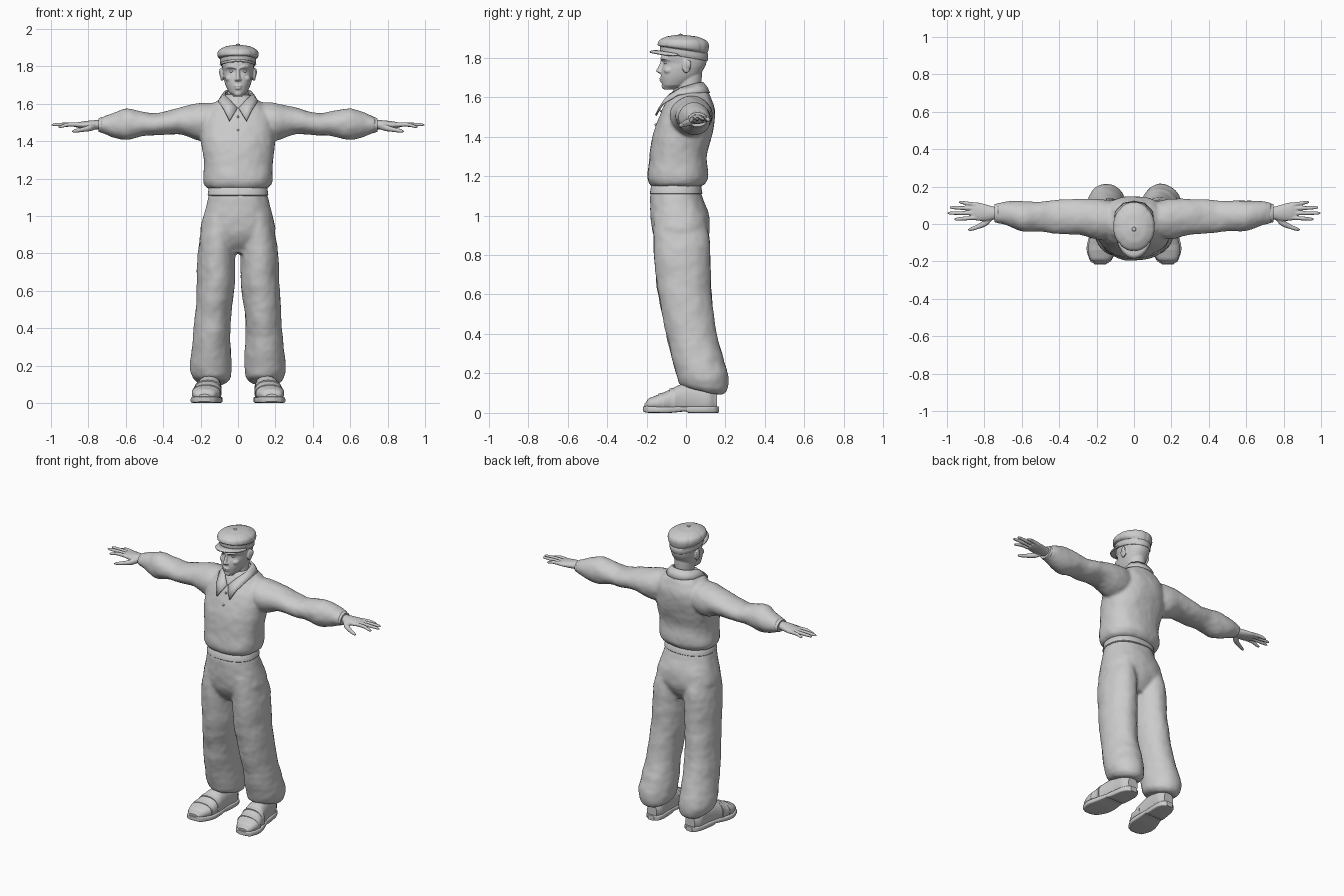
import bpy, bmesh, math
from mathutils import Matrix, Vector

PLACE = {'x': lambda t, a, b: (t, a, b), 'y': lambda t, a, b: (a, t, b), 'z': lambda t, a, b: (a, b, t)}


def spline(secs, k):
    """Catmull-Rom interpolation between cross-sections."""
    secs = [tuple(s) + (0,) * (6 - len(s)) for s in secs]
    out = []
    for i in range(len(secs) - 1):
        p0, p1, p2, p3 = secs[max(i - 1, 0)], secs[i], secs[i + 1], secs[min(i + 2, len(secs) - 1)]
        for j in range(k):
            u = j / k
            out.append([0.5 * (2 * b + (c - a) * u + (2 * a - 5 * b + 4 * c - d) * u * u
                               + (3 * b - a - 3 * c + d) * u ** 3) for a, b, c, d in zip(p0, p1, p2, p3)])
            if k > 1:  # positions stay linear so that rings never cross
                out[-1][0] = p1[0] + (p2[0] - p1[0]) * u
    return out + [list(secs[-1])]


def loft(bm, axis, secs, n=32, p=2.0, k=4, seams=0.0):
    """Closed loft of (pos, centre a, centre b, radius a, radius b, tilt) sections."""
    rings = []
    for t, a, b, ra, rb, tilt in spline(secs, k):
        ring = []
        for i in range(n):
            th = 2 * math.pi * i / n
            c, s = math.cos(th), math.sin(th)
            f = 1 - seams * abs(math.cos(4 * th)) ** 20
            da = max(ra, .002) * f * math.copysign(abs(c) ** (2 / p), c)
            db = max(rb, .002) * f * math.copysign(abs(s) ** (2 / p), s)
            ring.append(bm.verts.new(PLACE[axis](t + tilt * db, a + da, b + db)))
        rings.append(ring)
    for r, q in zip(rings, rings[1:]):
        for i in range(n):
            j = (i + 1) % n
            bm.faces.new((r[i], r[j], q[j], q[i]))
    bm.faces.new(rings[0])
    bm.faces.new(rings[-1])


def ball(bm, co, r):
    m = Matrix.Translation(co) @ Matrix.Diagonal((*r, 1))
    bmesh.ops.create_uvsphere(bm, u_segments=20, v_segments=12, radius=1, matrix=m)


def both_sides(bm):
    geo = bmesh.ops.duplicate(bm, geom=bm.verts[:] + bm.edges[:] + bm.faces[:])['geom']
    for v in geo:
        if isinstance(v, bmesh.types.BMVert):
            v.co.x *= -1


def finish(bm, name, voxel=0, smooth=0, folds=0, thick=0):
    bmesh.ops.recalc_face_normals(bm, faces=bm.faces[:])
    me = bpy.data.meshes.new(name)
    bm.to_mesh(me)
    bm.free()
    ob = bpy.data.objects.new(name, me)
    bpy.context.collection.objects.link(ob)
    bpy.ops.object.select_all(action='DESELECT')
    ob.select_set(True)
    bpy.context.view_layer.objects.active = ob
    if thick:
        m = ob.modifiers.new('thickness', 'SOLIDIFY')
        m.thickness, m.offset = thick, 0
    if voxel:
        m = ob.modifiers.new('union', 'REMESH')
        m.mode, m.voxel_size, m.use_smooth_shade = 'VOXEL', voxel, True
        m = ob.modifiers.new('soften', 'SMOOTH')
        m.factor, m.iterations = 0.5, smooth
        if folds:
            tex = bpy.data.textures.new(name + '_folds', 'CLOUDS')
            tex.noise_scale = 0.13
            m = ob.modifiers.new('folds', 'DISPLACE')
            m.texture, m.strength, m.mid_level = tex, folds, 0.5
    else:
        bpy.ops.object.shade_smooth_by_angle(angle=math.radians(40))
    return ob


# Shirt: sleeves on both sides, then the torso
bm = bmesh.new()
loft(bm, 'x', [(.08, .025, 1.515, .09, .09), (.19, .027, 1.503, .108, .103), (.30, .038, 1.508, .096, .073),
               (.43, .04, 1.49, .088, .060), (.50, .042, 1.491, .08, .066), (.60, .042, 1.49, .083, .084),
               (.68, .057, 1.487, .064, .062), (.735, .058, 1.485, .055, .04)])
both_sides(bm)
loft(bm, 'z', [(1.145, 0, -.05, .155, .12), (1.158, 0, -.046, .175, .138), (1.19, 0, -.043, .187, .153),
               (1.30, 0, -.04, .186, .146), (1.40, 0, -.02, .2, .15), (1.47, 0, -.002, .2, .146),
               (1.54, 0, .014, .185, .13), (1.60, 0, .02, .135, .105), (1.635, 0, .02, .085, .085),
               (1.65, 0, .02, .065, .07)], n=48, p=2.3)
finish(bm, 'shirt', .009, 5, .014)

# Cuffs
bm = bmesh.new()
loft(bm, 'x', [(.715, .058, 1.486, .048, .036), (.728, .058, 1.486, .052, .042), (.745, .058, 1.486, .048, .036)], k=2)
both_sides(bm)
finish(bm, 'cuffs')

# Trousers: two wide legs plus the hips
bm = bmesh.new()
loft(bm, 'z', [(1.0, .10, -.033, .08, .13), (.85, .112, -.02, .098, .143), (.70, .116, -.015, .102, .14),
               (.60, .121, -.005, .10, .135), (.40, .138, .028, .098, .128), (.25, .143, .065, .108, .13),
               (.175, .146, .086, .111, .129), (.13, .142, .085, .10, .12, -.15), (.112, .142, .08, .08, .10, -.2)])
both_sides(bm)
loft(bm, 'z', [(1.145, 0, -.05, .15, .118), (1.10, 0, -.05, .16, .13), (1.0, 0, -.033, .186, .148),
               (.92, 0, -.025, .2, .145), (.86, 0, -.022, .16, .12), (.80, 0, -.018, .08, .08)], n=48, p=2.3)
finish(bm, 'trousers', .01, 5, .014)

# Waistband, fly button and belt loops
bm = bmesh.new()
loft(bm, 'z', [(1.108, 0, -.05, .158, .129), (1.112, 0, -.05, .162, .133), (1.15, 0, -.05, .157, .127),
               (1.155, 0, -.05, .152, .122)], n=48, p=2.3, k=1)
finish(bm, 'waistband')

# Shoes: rounded uppers, straps and flat soles
bm = bmesh.new()
loft(bm, 'y', [(-.210, .18, .035, .03, .012), (-.19, .178, .045, .055, .028), (-.14, .172, .05, .075, .043),
               (-.08, .163, .058, .074, .06), (-.03, .155, .065, .066, .078), (.05, .147, .07, .058, .08),
               (.12, .143, .065, .055, .07), (.158, .14, .055, .035, .045)], p=2.3)
for y, cx, cz, rx, rz in ((-.125, .170, .052, .0765, .048), (-.07, .162, .060, .0745, .065)):
    loft(bm, 'y', [(y - .014, cx, cz, rx, rz - .003), (y + .014, cx, cz, rx, rz + .004)], k=2, p=2.3)
for v in bm.verts:
    v.co.z = max(v.co.z, .012)
both_sides(bm)
finish(bm, 'shoes')

bm = bmesh.new()
loft(bm, 'y', [(-.217, .18, .02, .028, .013), (-.20, .179, .018, .055, .017), (-.14, .172, .016, .081, .016),
               (-.08, .164, .016, .08, .016), (.0, .153, .02, .066, .013), (.012, .152, .017, .065, .017),
               (.11, .143, .017, .06, .017), (.15, .14, .017, .045, .017), (.167, .14, .017, .022, .016)], p=6, k=3)
both_sides(bm)
finish(bm, 'soles')

# Hands: palm, four fingers and thumb
bm = bmesh.new()
loft(bm, 'x', [(.70, .06, 1.488, .032, .026), (.745, .058, 1.488, .034, .025), (.79, .060, 1.487, .044, .023),
               (.84, .067, 1.486, .049, .018), (.868, .07, 1.486, .044, .012)])
for by, tx, ty, tz in ((.033, .962, .026, 1.478), (.058, .997, .058, 1.488), (.083, .987, .088, 1.489), (.104, .937, .116, 1.482)):
    mid = (.85 + tx) / 2
    loft(bm, 'x', [(.84, by, 1.487, .011, .012), (mid, (by + ty) / 2, 1.489, .0105, .011),
                   (tx - .012, ty, tz, .0085, .008), (tx, ty, tz - .001, .004, .004)], n=12)
loft(bm, 'x', [(.745, .045, 1.482, .012, .014), (.785, .012, 1.472, .02, .018), (.83, -.012, 1.462, .014, .013),
               (.872, -.027, 1.455, .01, .01), (.888, -.031, 1.452, .004, .004)], n=14)
both_sides(bm)
finish(bm, 'hands', .004, 3)

# Head: features on both sides, then skull, neck, nose and mouth
bm = bmesh.new()
loft(bm, 'x', [(.008, -.121, 1.79, .007, .006), (.03, -.119, 1.797, .01, .008), (.055, -.100, 1.797, .011, .008),
               (.068, -.08, 1.79, .005, .005)], n=12)
ball(bm, (.044, -.085, 1.735), (.024, .028, .02))
ball(bm, (.011, -.131, 1.728), (.008, .01, .007))
ball(bm, (.086, .002, 1.757), (.010, .022, .036))
ball(bm, (.094, .012, 1.768), (.007, .015, .022))
both_sides(bm)
loft(bm, 'z', [(1.638, 0, -.085, .022, .025), (1.66, 0, -.06, .048, .061), (1.70, 0, -.034, .067, .094),
               (1.74, 0, -.018, .077, .106), (1.772, 0, -.006, .081, .109), (1.80, 0, -.01, .085, .115),
               (1.84, 0, -.01, .083, .108), (1.87, 0, -.01, .06, .08)], p=2.2)
loft(bm, 'z', [(1.56, 0, .025, .066, .066), (1.63, 0, .015, .058, .062), (1.70, 0, .018, .057, .062),
               (1.75, 0, .02, .055, .06)])
loft(bm, 'z', [(1.80, 0, -.115, .009, .01), (1.772, 0, -.119, .009, .013), (1.745, 0, -.127, .011, .018),
               (1.73, 0, -.131, .013, .021), (1.72, 0, -.124, .010, .013)], n=16)
ball(bm, (0, -.124, 1.694), (.022, .012, .006))
ball(bm, (0, -.123, 1.682), (.018, .012, .006))
ball(bm, (0, -.108, 1.655), (.022, .016, .016))
finish(bm, 'head', .004, 3)

bm = bmesh.new()
ball(bm, (.034, -.098, 1.774), (.013, .014, .008))
both_sides(bm)
finish(bm, 'eyes')

# Flat cap: panelled crown with a button, band and peak
bm = bmesh.new()
loft(bm, 'z', [(1.838, 0, -.01, .093, .119, -.15), (1.848, 0, -.012, .107, .127, -.08), (1.866, 0, -.014, .111, .131, 0),
               (1.888, 0, -.017, .102, .119, 0), (1.907, 0, -.022, .066, .078, 0), (1.915, 0, -.028, .02, .025, 0)],
     n=96, seams=.022)
ball(bm, (0, -.028, 1.915), (.011, .011, .006))
finish(bm, 'cap_crown')

bm = bmesh.new()
loft(bm, 'z', [(1.803, 0, -.01, .090, .117, -.17), (1.808, 0, -.01, .094, .121, -.17),
               (1.838, 0, -.01, .096, .122, -.15), (1.843, 0, -.01, .09, .117, -.15)], n=48, k=2)
finish(bm, 'cap_band')

bm = bmesh.new()
rows = []
for i in range(25):
    a = math.radians(188 + 164 * i / 24)
    c, s = math.cos(a), math.sin(a)
    p = Vector((.088 * c, -.01 + .115 * s, 1.808 - .17 * .115 * s))
    q = Vector((.096 * c, -.03 + .153 * s, 1.829 - 2.2 * (.096 * c) ** 2))
    rows.append([bm.verts.new(p.lerp(q, t) + Vector((0, 0, .006 * math.sin(math.pi * t)))) for t in (0, .33, .67, 1)])
for r, q in zip(rows, rows[1:]):
    for i in range(3):
        bm.faces.new((r[i], r[i + 1], q[i + 1], q[i]))
finish(bm, 'cap_peak', thick=.009)

# Collar: folded strip round the neck with pointed tips
bm = bmesh.new()
top = [(.004, -.108, 1.575), (.04, -.078, 1.615), (.07, -.025, 1.645), (.064, .05, 1.668), (.035, .078, 1.672), (0, .084, 1.673)]
low = [(.046, -.153, 1.507), (.074, -.121, 1.565), (.105, -.04, 1.612), (.098, .065, 1.622), (.055, .108, 1.622), (0, .118, 1.62)]
strip = []
for t, l in zip(top, low):
    t, l = Vector(t), Vector(l)
    strip.append([bm.verts.new(c) for c in (t, t.lerp(l, .5) + (Vector((t.x, t.y, 0)) * .05), l)])
for r, q in zip(strip, strip[1:]):
    for i in range(2):
        bm.faces.new((r[i], r[i + 1], q[i + 1], q[i]))
both_sides(bm)
bmesh.ops.remove_doubles(bm, verts=bm.verts[:], dist=.001)
finish(bm, 'collar', thick=.01)

# Placket buttons
bm = bmesh.new()
for y, z in ((-.128, 1.53), (-.153, 1.46)):
    ball(bm, (0, y, z), (.006, .007, .006))
finish(bm, 'shirt_buttons')
